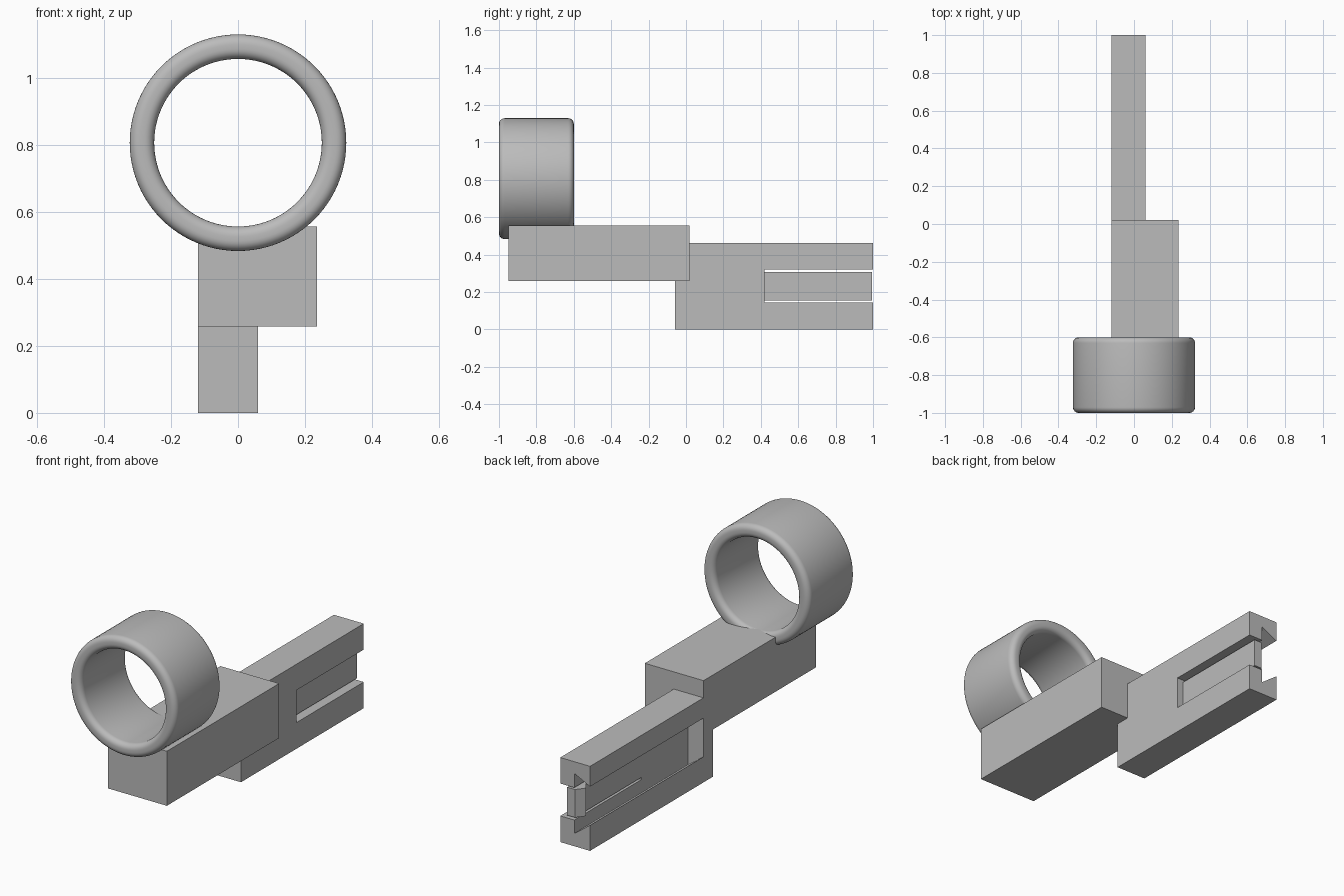
import bpy, bmesh, math
from mathutils import Vector

old = bpy.data.objects.get("Cube")
if old:
    bpy.data.objects.remove(old, do_unlink=True)

grey = bpy.data.materials.new("plain_grey")
grey.use_nodes = True
colour = (0.5, 0.5, 0.5, 1)
grey.diffuse_color = colour
grey.node_tree.nodes["Principled BSDF"].inputs["Base Color"].default_value = colour


def finish(bm, name):
    bmesh.ops.recalc_face_normals(bm, faces=bm.faces)
    mesh = bpy.data.meshes.new(name)
    bm.to_mesh(mesh)
    bm.free()
    mesh.materials.append(grey)
    obj = bpy.data.objects.new(name, mesh)
    bpy.context.collection.objects.link(obj)
    return obj


def prism(name, points, direction):
    """Extrude a closed flat outline along a direction."""
    bm = bmesh.new()
    face = bm.faces.new([bm.verts.new(p) for p in points])
    new = bmesh.ops.extrude_face_region(bm, geom=[face])["geom"]
    moved = [v for v in new if isinstance(v, bmesh.types.BMVert)]
    bmesh.ops.translate(bm, verts=moved, vec=Vector(direction))
    return finish(bm, name)


def box(name, x, y, z):
    outline = [(x[0], y[0], z[0]), (x[1], y[0], z[0]),
               (x[1], y[0], z[1]), (x[0], y[0], z[1])]
    return prism(name, outline, (0, y[1] - y[0], 0))


def combine(target, other, operation):
    """Apply a boolean and remove the helper."""
    other.hide_render = True
    mod = target.modifiers.new(operation.lower(), 'BOOLEAN')
    mod.operation = operation
    mod.solver = 'EXACT'
    mod.object = other
    bpy.ops.object.select_all(action='DESELECT')
    bpy.context.view_layer.objects.active = target
    target.select_set(True)
    bpy.ops.object.modifier_apply(modifier=mod.name)
    bpy.data.objects.remove(other, do_unlink=True)


# Rear clip body joined to the wide front arm
LEFT, WALL, RIGHT = -0.12, -0.025, 0.06
body = box("clip_body", (LEFT, RIGHT), (-0.06, 1), (0, 0.462))
combine(body, box("arm", (LEFT, 0.235), (-0.95, 0.02), (0.258, 0.556)), 'UNION')

# Undercut sliding channel, open at the back and on one side
slope = 0.07 / (WALL - LEFT)
edge = LEFT - 0.02
extra = 0.02 * slope
channel = [(WALL, 0.02, 0.07), (WALL, 0.02, 0.398),
           (edge, 0.02, 0.35 - extra * 0.6), (edge, 0.02, 0.14 + extra)]
combine(body, prism("channel_cutter", channel, (0, 1.1, 0)), 'DIFFERENCE')

# Window through the wall, which leaves space for the spring tongue
combine(body, box("window_cutter", (WALL - 0.05, 0.1), (0.42, 1.1), (0.143, 0.32)), 'DIFFERENCE')

# Spring tongue with a small ridge at its tip
outline = [(0.022, 0.4), (0.022, 0.995), (WALL, 0.995),
           (-0.06, 0.95), (WALL, 0.9), (WALL, 0.4)]
tongue = prism("spring_tongue", [(x, y, 0.155) for x, y in outline], (0, 0, 0.153))

# Ring with rounded rims, spun from a rounded section
bm = bmesh.new()
R_IN, R_OUT, ROUND, CENTRE = 0.25, 0.323, 0.03, 0.806
section = []
corners = [(R_OUT - ROUND, -0.6 - ROUND, 0), (R_IN + ROUND, -0.6 - ROUND, 90),
           (R_IN + ROUND, -1 + ROUND, 180), (R_OUT - ROUND, -1 + ROUND, 270)]
for r, y, start in corners:
    for i in range(7):
        a = math.radians(start + i * 15)
        section.append(bm.verts.new((r + ROUND * math.cos(a), y + ROUND * math.sin(a), CENTRE)))
edges = [bm.edges.new((section[i - 1], section[i])) for i in range(len(section))]
bmesh.ops.spin(bm, geom=section + edges, cent=(0, 0, CENTRE), axis=(0, 1, 0),
               angle=math.tau, steps=96, use_merge=True)
bmesh.ops.remove_doubles(bm, verts=bm.verts, dist=0.0001)
ring = finish(bm, "ring")
bpy.ops.object.select_all(action='DESELECT')
bpy.context.view_layer.objects.active = ring
ring.select_set(True)
bpy.ops.object.shade_smooth_by_angle(angle=math.radians(35))
